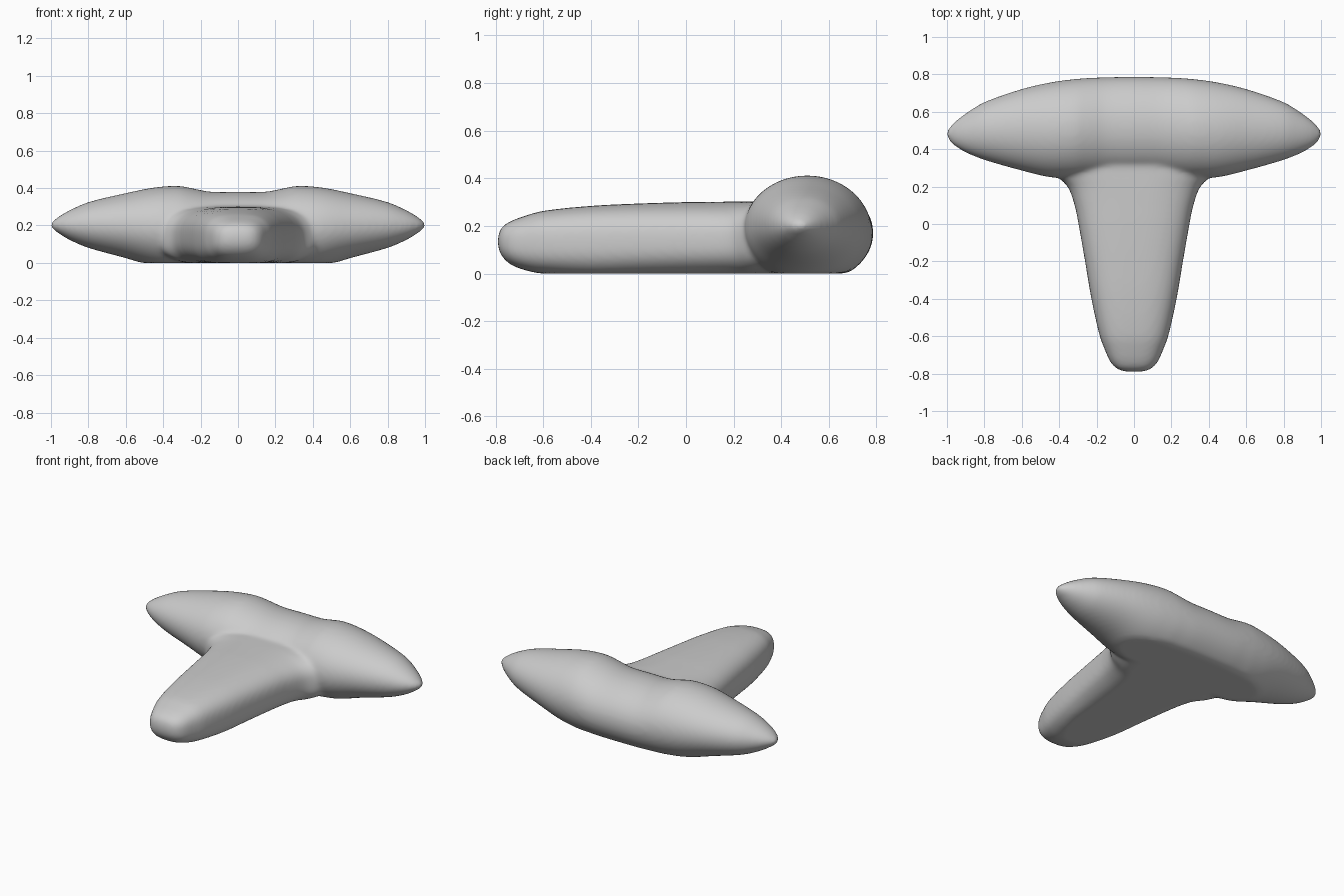
import bpy, bmesh
from math import sin, cos, pi
from mathutils import Vector

if "Cube" in bpy.data.objects:
    bpy.data.objects.remove(bpy.data.objects["Cube"], do_unlink=True)

SIDES = 48


def refine(keys, steps=5):
    """Smooth curve through tuples of section values."""
    pts = [Vector(k) for k in keys]
    out = []
    for i in range(len(pts) - 1):
        a, b = pts[i], pts[i + 1]
        ma = (b - pts[i - 1]) / (b[0] - pts[i - 1][0]) if i else (b - a) / (b[0] - a[0])
        mb = (pts[i + 2] - a) / (pts[i + 2][0] - a[0]) if i + 2 < len(pts) else (b - a) / (b[0] - a[0])
        d = b[0] - a[0]
        for s in range(steps):
            t = s / steps
            p = (a * (2*t**3 - 3*t**2 + 1) + ma * d * (t**3 - 2*t**2 + t)
                 + b * (3*t**2 - 2*t**3) + mb * d * (t**3 - t**2))
            p[0] = a[0] + d * t
            out.append(p)
    return out + [pts[-1]]


def loft(bm, keys, power, along_x):
    """Rounded sections (position, side min, side max, bottom, top), flat on the ground."""
    rings = []
    for pos, lo, hi, bottom, top in refine(keys):
        ring = []
        for i in range(SIDES):
            c, s = cos(2 * pi * i / SIDES), sin(2 * pi * i / SIDES)
            c = abs(c) ** power * (1 if c > 0 else -1)
            s = abs(s) ** power * (1 if s > 0 else -1)
            side = (lo + hi) / 2 + c * (hi - lo) / 2
            z = max(0, (top + bottom) / 2 + s * (top - bottom) / 2)
            ring.append(bm.verts.new((pos, side, z) if along_x else (side, pos, z)))
        rings.append(ring)
    for a, b in zip(rings, rings[1:]):
        for i in range(SIDES):
            j = (i + 1) % SIDES
            bm.faces.new((a[i], a[j], b[j], b[i]))
    bm.faces.new(rings[0])
    bm.faces.new(rings[-1])


bm = bmesh.new()

# Crosswise bar with pointed, rounded ends
half = [(0.00, 0.255, 0.787, -0.04, 0.380),
        (0.15, 0.255, 0.785, -0.04, 0.381),
        (0.24, 0.25, 0.781, -0.04, 0.398),
        (0.32, 0.245, 0.775, -0.04, 0.412),
        (0.45, 0.25, 0.757, -0.02, 0.403),
        (0.60, 0.285, 0.722, 0.025, 0.373),
        (0.80, 0.342, 0.652, 0.08, 0.325),
        (0.90, 0.382, 0.592, 0.122, 0.282),
        (0.96, 0.418, 0.546, 0.158, 0.247),
        (0.99, 0.447, 0.515, 0.18, 0.223),
        (1.006, 0.475, 0.488, 0.197, 0.207)]
loft(bm, [(-k[0], *k[1:]) for k in half[:0:-1]] + half, 1.0, True)

# Tapering stem that widens into the bar
stem = [(-0.79, 0.05, 0.11, 0.16),
        (-0.775, 0.09, 0.075, 0.193),
        (-0.74, 0.125, 0.04, 0.218),
        (-0.68, 0.153, 0.015, 0.241),
        (-0.60, 0.183, -0.002, 0.263),
        (-0.40, 0.228, -0.02, 0.284),
        (-0.20, 0.262, -0.02, 0.294),
        (0.00, 0.297, -0.02, 0.300),
        (0.10, 0.318, -0.02, 0.301),
        (0.20, 0.355, -0.02, 0.302),
        (0.27, 0.42, -0.02, 0.302),
        (0.40, 0.44, -0.02, 0.30),
        (0.55, 0.36, -0.02, 0.26)]
loft(bm, [(y, -w, w, lo, hi) for y, w, lo, hi in stem], 0.72, False)

bmesh.ops.recalc_face_normals(bm, faces=bm.faces)
mesh = bpy.data.meshes.new("t_shaped_body")
bm.to_mesh(mesh)
bm.free()
body = bpy.data.objects.new("t_shaped_body", mesh)
bpy.context.collection.objects.link(body)

# Fuse bar and stem into one skin and soften the joint
remesh = body.modifiers.new("fuse", 'REMESH')
remesh.mode = 'VOXEL'
remesh.voxel_size = 0.012
remesh.use_smooth_shade = True
soften = body.modifiers.new("soften", 'SMOOTH')
soften.factor = 0.5
soften.iterations = 16

# Plain grey
grey = bpy.data.materials.new("plain grey")
grey.use_nodes = True
colour = (0.6, 0.6, 0.6, 1)
grey.diffuse_color = colour
grey.node_tree.nodes["Principled BSDF"].inputs["Base Color"].default_value = colour
mesh.materials.append(grey)
